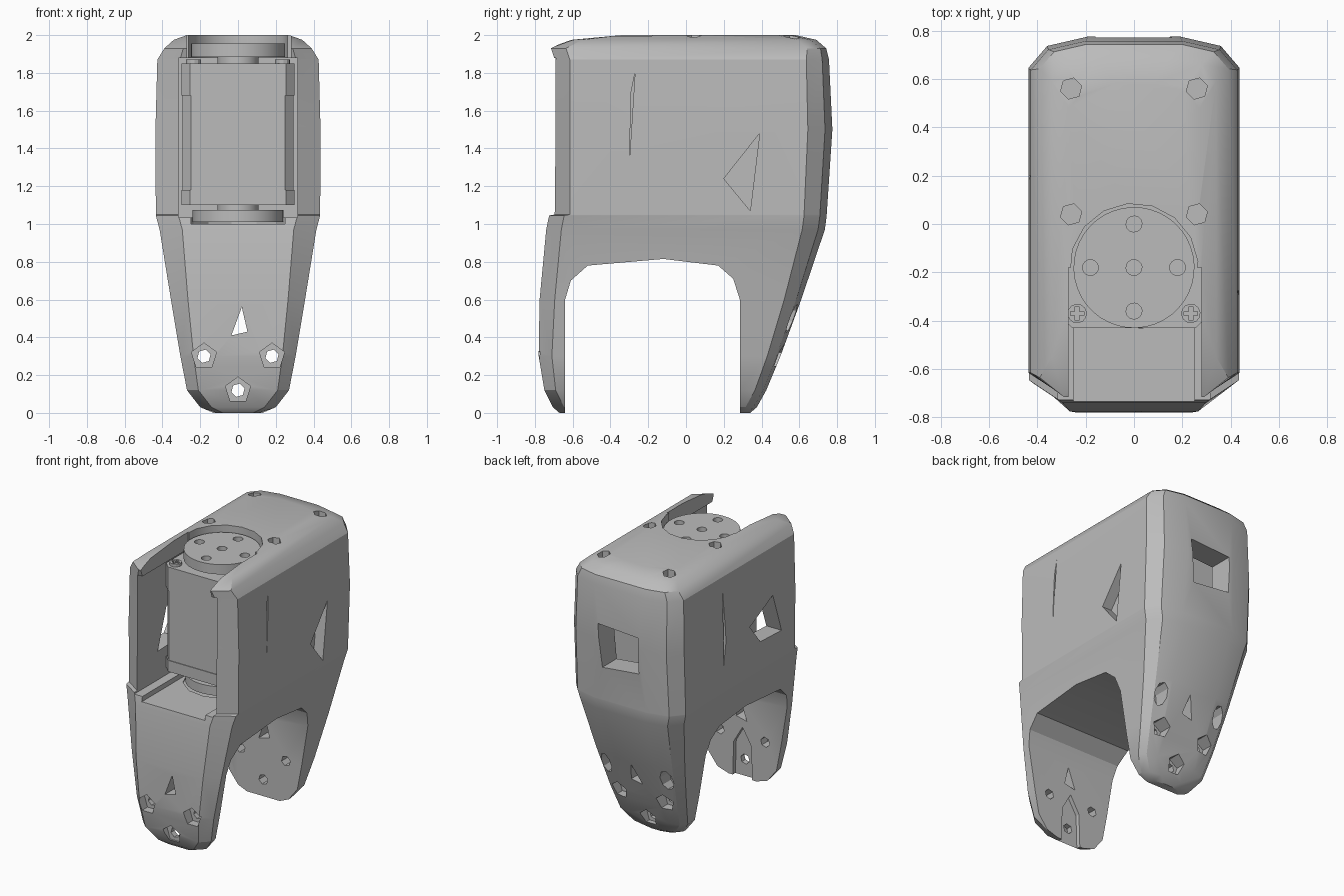
import bpy, bmesh, math

cube = bpy.data.objects.get("Cube")
if cube:
    bpy.data.objects.remove(cube, do_unlink=True)

grey = bpy.data.materials.new("plain_grey")
grey.use_nodes = True
grey.diffuse_color = (0.5, 0.5, 0.5, 1)
grey.node_tree.nodes["Principled BSDF"].inputs["Base Color"].default_value = (0.5, 0.5, 0.5, 1)


def skin(name, rings):
    """Closed solid through a stack of equal-length rings."""
    bm = bmesh.new()
    loops = [[bm.verts.new(p) for p in ring] for ring in rings]
    n = len(loops[0])
    for a, b in zip(loops, loops[1:]):
        for i in range(n):
            j = (i + 1) % n
            bm.faces.new((a[i], a[j], b[j], b[i]))
    bm.faces.new(loops[0])
    bm.faces.new(loops[-1])
    bmesh.ops.recalc_face_normals(bm, faces=bm.faces)
    mesh = bpy.data.meshes.new(name)
    bm.to_mesh(mesh)
    bm.free()
    mesh.materials.append(grey)
    obj = bpy.data.objects.new(name, mesh)
    bpy.context.collection.objects.link(obj)
    return obj


def prism(name, axis, pts, lo, hi):
    place = {"x": lambda a, b, t: (t, a, b),
             "y": lambda a, b, t: (a, t, b),
             "z": lambda a, b, t: (a, b, t)}[axis]
    return skin(name, [[place(a, b, t) for a, b in pts] for t in (lo, hi)])


def ring(a, b, r, n, stretch=1):
    return [(a + r * math.cos(math.tau * (i + .25) / n),
             b + stretch * r * math.sin(math.tau * (i + .25) / n)) for i in range(n)]


def rect(a0, a1, b0, b1):
    return [(a0, b0), (a1, b0), (a1, b1), (a0, b1)]


def section(x, y0, y1, c):
    """Outline with chamfered front corners and two-step back corners."""
    half = [(x - c, y0), (x, y0 + min(c, .08)), (x, y1 - c),
            (x - .6 * c, y1 - .3 * c), (x - 1.9 * c, y1)]
    return half + [(-a, b) for a, b in reversed(half)]


def cut(obj, axis, pts, lo, hi):
    tool = prism("cutter", axis, pts, lo, hi)
    tool.hide_render = True
    mod = obj.modifiers.new("cut", "BOOLEAN")
    mod.operation, mod.solver, mod.object = "DIFFERENCE", "EXACT", tool
    bpy.context.view_layer.objects.active = obj
    bpy.ops.object.modifier_apply(modifier=mod.name)
    bpy.data.objects.remove(tool, do_unlink=True)


def smooth(obj, degrees):
    bpy.ops.object.select_all(action="DESELECT")
    obj.select_set(True)
    bpy.context.view_layer.objects.active = obj
    bpy.ops.object.shade_smooth_by_angle(angle=math.radians(degrees))


# Housing: height, half width, front, back, corner chamfer
levels = [(0, .13, -.67, .34, .05), (.03, .2, -.705, .375, .06),
          (.12, .27, -.75, .425, .06), (.3, .305, -.78, .5, .07),
          (.6, .355, -.775, .61, .09), (.97, .415, -.74, .735, .12),
          (1.045, .435, -.725, .745, .12), (1.05, .435, -.695, .745, .12),
          (1.5, .437, -.695, .775, .13), (1.87, .427, -.695, .757, .12),
          (1.93, .39, -.715, .742, .1), (1.975, .34, -.63, .69, .1),
          (2, .27, -.42, .58, .1)]
housing = skin("housing", [[(x, y, z) for x, y in section(w, f, b, c)]
                           for z, w, f, b, c in levels])

# Arch between the two legs
cut(housing, "x", [(-.64, -1), (-.64, .6), (-.61, .7), (-.52, .78), (-.12, .815),
                   (.17, .78), (.25, .71), (.285, .6), (.29, -1)], -1, 1)
# Motor bay with a lowered floor, front mouth and horn opening
cut(housing, "z", rect(-.315, .315, -1, .6), 1.035, 1.88)
cut(housing, "z", rect(-.25, .25, -1, -.18), 1, 1.2)
cut(housing, "z", ring(0, -.18, .255, 12), .99, 1.2)
cut(housing, "z", rect(-.27, .28, -1, -.18), 1.8, 2.2)
cut(housing, "z", ring(0, -.18, .265, 16), 1.8, 2.2)

# Cable port and side vents
cut(housing, "y", [(-.16, 1.32), (.13, 1.29), (.16, 1.6), (-.16, 1.58)], .5, 1)
cut(housing, "x", [(.2, 1.24), (.39, 1.48), (.34, 1.07)], .36, 1)
cut(housing, "x", [(-.3, 1.33), (-.27, 1.8), (-.29, 1.7)], .37, 1)
cut(housing, "x", [(-.1, 1.4), (-.36, 1.53), (-.46, 1.24), (-.22, 1.25)], -1, -.31)
cut(housing, "x", [(.2, 1.78), (.2, 1.2), (.17, 1.4)], -1, -.39)

# Screw holes in the top
for sx in (-.26, .26):
    for sy in (.04, .56):
        cut(housing, "z", ring(sx, sy, .045, 6), 1.93, 2.2)

# Through holes and counterbores in the legs
for x, z, seat in ((-.18, .3, .41), (.18, .3, .41), (0, .12, .36)):
    cut(housing, "y", ring(x, z, .036, 6), -1, 1)
    cut(housing, "y", ring(x, z, .07, 5), -1, -.71)
    cut(housing, "y", ring(x, z, .065, 5), seat, 1)
cut(housing, "y", [(.02, .56), (-.035, .41), (.05, .43)], -1, 1)
for x in (-.24, .24):
    cut(housing, "y", ring(x, .5, .045, 8, 1.7), .46, 1)
# Shallow channel inside the front leg
cut(housing, "y", [(-.08, -.1), (-.07, .24), (0, .36), (.07, .24), (.08, -.1)], -.67, -.6)
smooth(housing, 28)

# Motor case: two caps around a slightly inset middle
for name, z0, z1, inset in (("motor_lower_cap", 1.1, 1.18, 0),
                            ("motor_middle", 1.18, 1.68, .005),
                            ("motor_upper_cap", 1.68, 1.85, 0)):
    x, y, c = .3 - inset, -.43 + inset, .045
    prism(name, "z", [(x, y + c), (x, .55), (-x, .55), (-x, y + c), (c - x, y), (x - c, y)], z0, z1)

# Cap screws with cross recesses
for side, x in (("right", -.235), ("left", .235)):
    screw = prism("cap_screw_" + side, "z", ring(x, -.37, .04, 12), 1.84, 1.87)
    cut(screw, "z", rect(x - .028, x + .028, -.378, -.362), 1.855, 2)
    cut(screw, "z", rect(x - .008, x + .008, -.398, -.342), 1.855, 2)

# Output horn and lower idler on their shafts
horn = prism("output_horn", "z", ring(0, -.18, .25, 40), 1.885, 1.955)
for x, y in ((0, 0), (.18, 0), (-.18, 0), (0, .18), (0, -.18)):
    cut(horn, "z", ring(x, y - .18, .033, 14), 1.92, 2.1)
idler = prism("idler_horn", "z", ring(0, -.18, .24, 40), 1.01, 1.075)
for name, z0, z1 in (("output_shaft", 1.84, 1.89), ("idler_shaft", 1.07, 1.11)):
    smooth(prism(name, "z", ring(0, -.18, .11, 24), z0, z1), 30)
smooth(horn, 30)
smooth(idler, 30)
